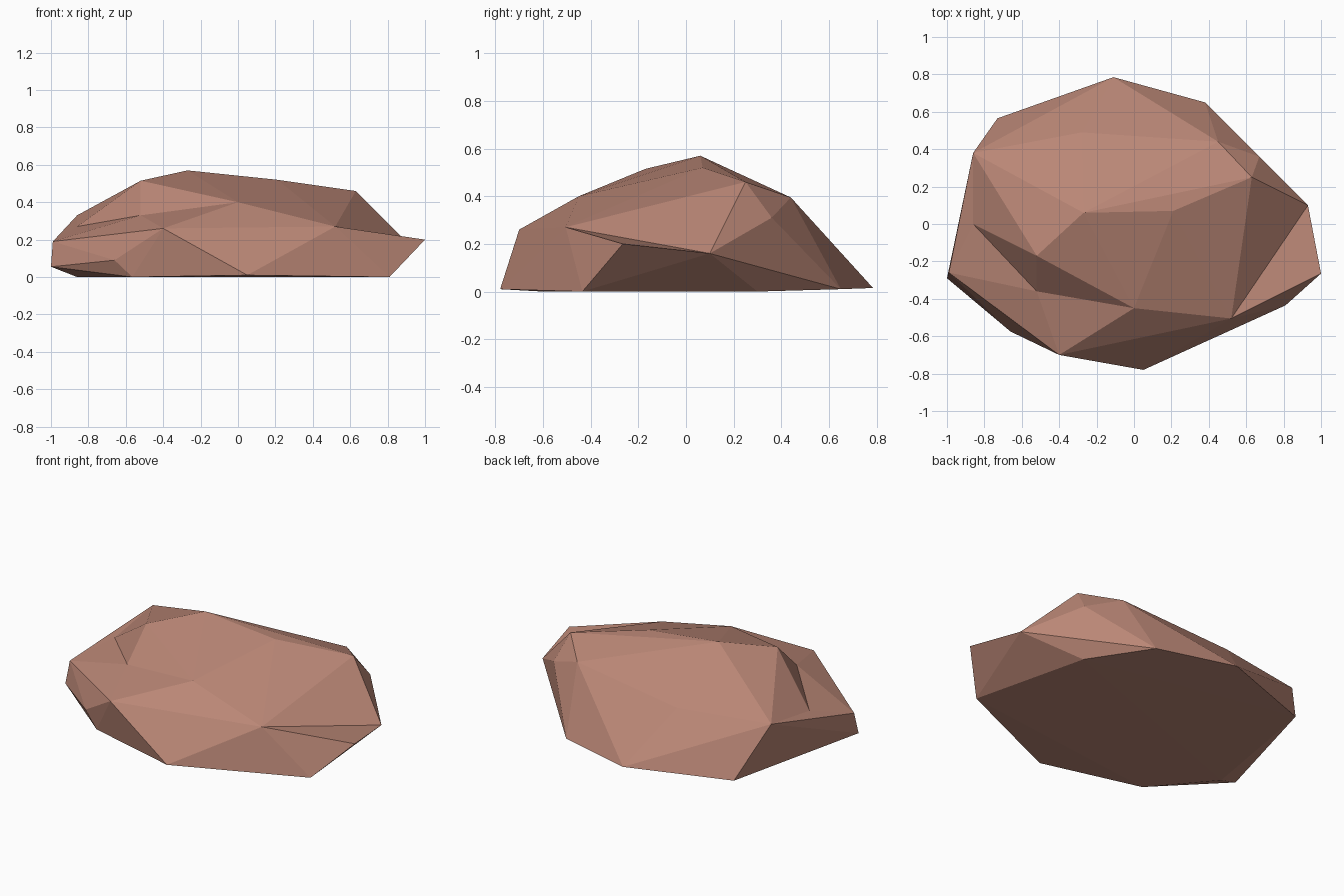
import bpy
import bmesh
from mathutils import Vector

default_cube = bpy.data.objects.get("Cube")
if default_cube:
    bpy.data.objects.remove(default_cube, do_unlink=True)

# Corners of the boulder, grouped from the crown down to the foot
crown = {
    "peak": (-.27, .06, .57), "ridge": (.21, .07, .52),
    "left_crest": (.63, .25, .46), "right_crest": (-.52, -.17, .515),
    "brow": (0, -.45, .40), "back_crest": (.45, .44, .395),
}
flank = {
    "front_nose": (-.40, -.70, .26), "front_ledge": (.52, -.505, .27),
    "left_tip": (1, -.265, .20), "left_bulge": (.93, .10, .16),
    "left_back": (.67, .36, .31), "back_bulge": (-.28, .49, .32),
    "right_back": (-.86, .38, .33), "right_hollow": (-.86, 0, .27),
    "front_hollow": (-.52, -.36, .33), "right_tip": (-.99, -.26, .19),
    "right_lip": (-1, -.29, .055), "front_chip": (-.66, -.575, .09),
}
foot = {
    "foot_front": (.05, -.78, .01), "foot_front_left": (.81, -.435, 0),
    "foot_left": (.63, .30, 0), "foot_back_left": (.38, .65, .01),
    "foot_back": (-.11, .785, .015), "foot_back_right": (-.73, .565, .01),
    "foot_right": (-.86, -.25, 0), "foot_front_right": (-.565, -.60, 0),
}
corners = {**crown, **flank, **foot}

# The two hollows start on the outer skin and are pressed in afterwards
raised = {"right_hollow": (-.90, -.03, .335), "front_hollow": (-.55, -.45, .40)}


def turn_edge(bm, start, end):
    """Swap the diagonal of the two triangles that share an edge."""
    edge = bm.edges.get((start, end))
    if edge and len(edge.link_faces) == 2:
        bmesh.utils.edge_rotate(edge, False)


def wrap_skin(bm):
    """Stretch a faceted skin over the corners and drop any buried ones."""
    verts = {name: bm.verts.new(raised.get(name, co)) for name, co in corners.items()}
    hull = bmesh.ops.convex_hull(bm, input=list(verts.values()))
    buried = {g for g in hull["geom_interior"] + hull["geom_unused"]
              if isinstance(g, bmesh.types.BMVert)}
    bmesh.ops.delete(bm, geom=list(buried), context="VERTS")
    return {name: v for name, v in verts.items() if v.is_valid}


bm = bmesh.new()
skin = wrap_skin(bm)

# Turn ridges into valleys beside the left tip and the right hollow
for start, end in (("left_crest", "left_tip"), ("right_crest", "right_tip")):
    if start in skin and end in skin:
        turn_edge(bm, skin[start], skin[end])

# Press the hollows in
for name in raised:
    if name in skin:
        skin[name].co = Vector(corners[name])

bmesh.ops.recalc_face_normals(bm, faces=bm.faces)
mesh = bpy.data.meshes.new("boulder")
bm.to_mesh(mesh)
bm.free()

# Single stone colour
stone = bpy.data.materials.new("reddish_brown_stone")
stone.use_nodes = True
colour = (.49, .24, .18, 1)
stone.diffuse_color = colour
shader = next(n for n in stone.node_tree.nodes if n.type == "BSDF_PRINCIPLED")
shader.inputs["Base Color"].default_value = colour
shader.inputs["Roughness"].default_value = .9
mesh.materials.append(stone)

boulder = bpy.data.objects.new("boulder", mesh)
bpy.context.scene.collection.objects.link(boulder)
